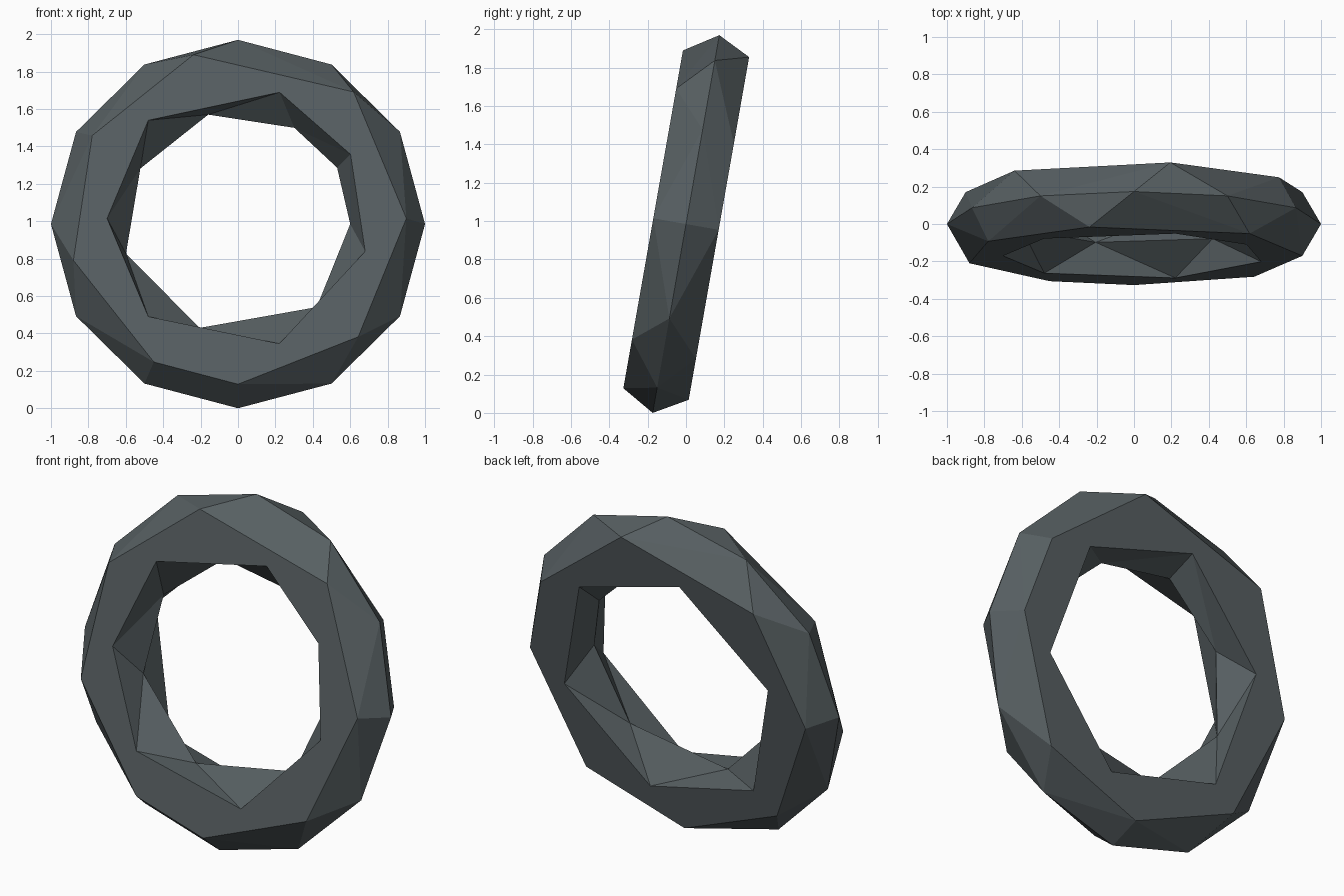
import bpy, bmesh, math

if "Cube" in bpy.data.objects:
    bpy.data.objects.remove(bpy.data.objects["Cube"])

# Six loops around the hexagonal cross-section: (depth towards front, points as (angle, radius))
H = 0.173
loops = [
    (0.0, [(i * 30, 1.0) for i in range(12)]),                                   # outer rim
    (H, [(0, .90), (48, .924), (105, .92), (150, .90), (194.5, .909),
         (240, .90), (270, .90), (315, .909)]),                                  # front outer
    (H, [(30, .695), (72, .72), (132, .717), (180, .70), (228, .717),
         (288, .715), (345.3, .703)]),                                           # front inner
    (0.0, [(0, .60), (30, .612), (60, .603), (105, .615), (150, .603),
           (195, .62), (250, .60), (313, .617)]),                                # inner rim
    (-H, [(44, .72), (103, .714), (165, .70), (226, .716), (286, .714), (346, .718)]),  # back inner
    (-H, [(0, .90), (30.5, .90), (78, .935), (134, .92), (180, .90),
          (225, .90), (270, .90), (312, .92)]),                                  # back outer
]

TILT = math.radians(10)
CT, ST = math.cos(TILT), math.sin(TILT)


def place(angle, radius, n):
    """Point on the ring, leaned back and lifted on to the ground."""
    a = math.radians(angle)
    u, v = radius * math.cos(a), radius * math.sin(a)
    return (u, v * ST - n * CT, CT + v * CT + n * ST)


def zip_loops(bm, a, b):
    """Triangulate the strip between two closed loops, taking the shorter diagonal."""
    na, nb = len(a), len(b)
    # start at the closest pair of points
    i0, j0 = min(((i, j) for i in range(na) for j in range(nb)),
                 key=lambda p: (a[p[0]].co - b[p[1]].co).length)
    i = j = 0
    while i < na or j < nb:
        p, q = a[(i0 + i) % na], b[(j0 + j) % nb]
        pn, qn = a[(i0 + i + 1) % na], b[(j0 + j + 1) % nb]
        if j == nb or (i < na and (pn.co - q.co).length <= (p.co - qn.co).length):
            bm.faces.new((p, pn, q))
            i += 1
        else:
            bm.faces.new((p, qn, q))
            j += 1


# Faceted ring
bm = bmesh.new()
rings = [[bm.verts.new(place(a, r, n)) for a, r in pts] for n, pts in loops]
for k in range(6):
    zip_loops(bm, rings[k], rings[(k + 1) % 6])
bmesh.ops.recalc_face_normals(bm, faces=bm.faces)
bmesh.ops.dissolve_limit(bm, angle_limit=math.radians(0.5), verts=bm.verts, edges=bm.edges)
mesh = bpy.data.meshes.new("ring")
bm.to_mesh(mesh)
bm.free()

# Dark slate colour
mat = bpy.data.materials.new("slate grey")
mat.diffuse_color = (0.095, 0.115, 0.122, 1)
mat.use_nodes = True
mat.node_tree.nodes["Principled BSDF"].inputs["Base Color"].default_value = mat.diffuse_color
mesh.materials.append(mat)
ring = bpy.data.objects.new("ring", mesh)
bpy.context.collection.objects.link(ring)
